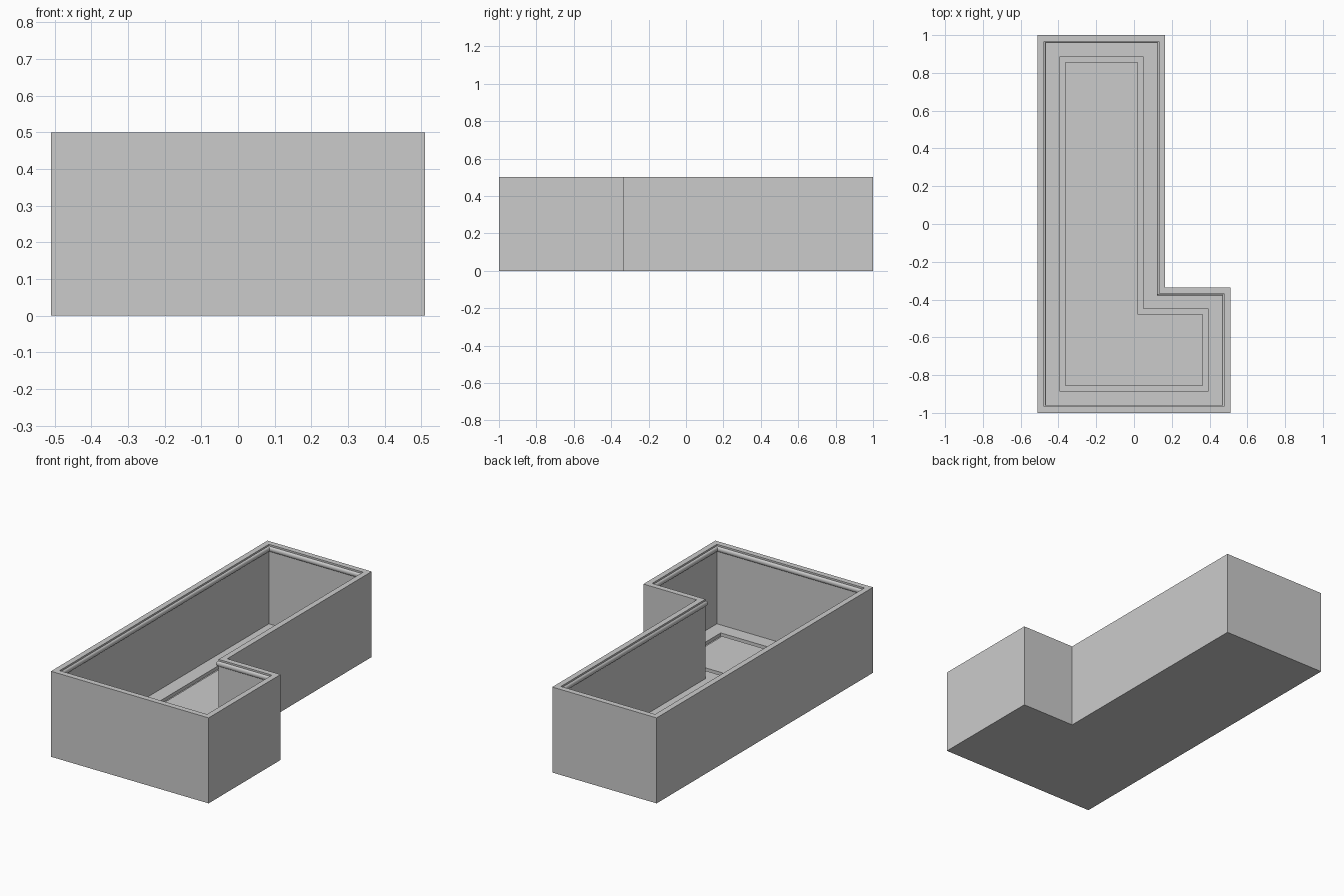
import bpy, bmesh, math

cube = bpy.data.objects.get("Cube")
if cube:
    bpy.data.objects.remove(cube, do_unlink=True)

# Single plain grey material
grey = bpy.data.materials.new("plain_grey")
grey.use_nodes = True
colour = (0.6, 0.6, 0.6, 1)
grey.diffuse_color = colour
grey.node_tree.nodes["Principled BSDF"].inputs["Base Color"].default_value = colour

# L-shaped plan, with the direction that points inward at each corner
PLAN = [(-0.51, -1, 1, 1), (0.51, -1, -1, 1), (0.51, -0.335, -1, -1),
        (0.165, -0.335, -1, -1), (0.165, 1, -1, -1), (-0.51, 1, 1, -1)]


def bead(offset, z, depth, radius, steps=10):
    """Half-round moulding that bulges inward from the wall."""
    points = []
    for i in range(steps + 1):
        a = math.pi * i / steps
        points.append((offset + depth * math.sin(a), z + radius * math.cos(a)))
    return points


# Section from outer foot, over the rim, down the wall and across the floor
WALL, FLOOR = 0.033, 0.035
GROOVE_OUT, GROOVE_IN, GROOVE_Z = 0.115, 0.145, 0.015
section = [(0, 0), (0, 0.5), (WALL, 0.5)]
section += bead(WALL, 0.475, 0.01, 0.015)
section += [(WALL, FLOOR), (GROOVE_OUT, FLOOR), (GROOVE_OUT, GROOVE_Z),
            (GROOVE_IN, GROOVE_Z), (GROOVE_IN, FLOOR)]

# Sweep the section around the plan and close the underside and inner floor
bm = bmesh.new()
rings = [[bm.verts.new((x + dx * o, y + dy * o, z)) for x, y, dx, dy in PLAN]
         for o, z in section]
for low, high in zip(rings, rings[1:]):
    for i in range(len(PLAN)):
        j = (i + 1) % len(PLAN)
        bm.faces.new((low[i], low[j], high[j], high[i]))
bm.faces.new(list(reversed(rings[0])))
bm.faces.new(rings[-1])
bmesh.ops.recalc_face_normals(bm, faces=bm.faces[:])

mesh = bpy.data.meshes.new("l_shaped_tray")
bm.to_mesh(mesh)
bm.free()
mesh.materials.append(grey)
tray = bpy.data.objects.new("l_shaped_tray", mesh)
bpy.context.collection.objects.link(tray)

# Smooth the bead, keep all corners crisp
bpy.ops.object.select_all(action='DESELECT')
tray.select_set(True)
bpy.context.view_layer.objects.active = tray
bpy.ops.object.shade_smooth_by_angle(angle=math.radians(30))
